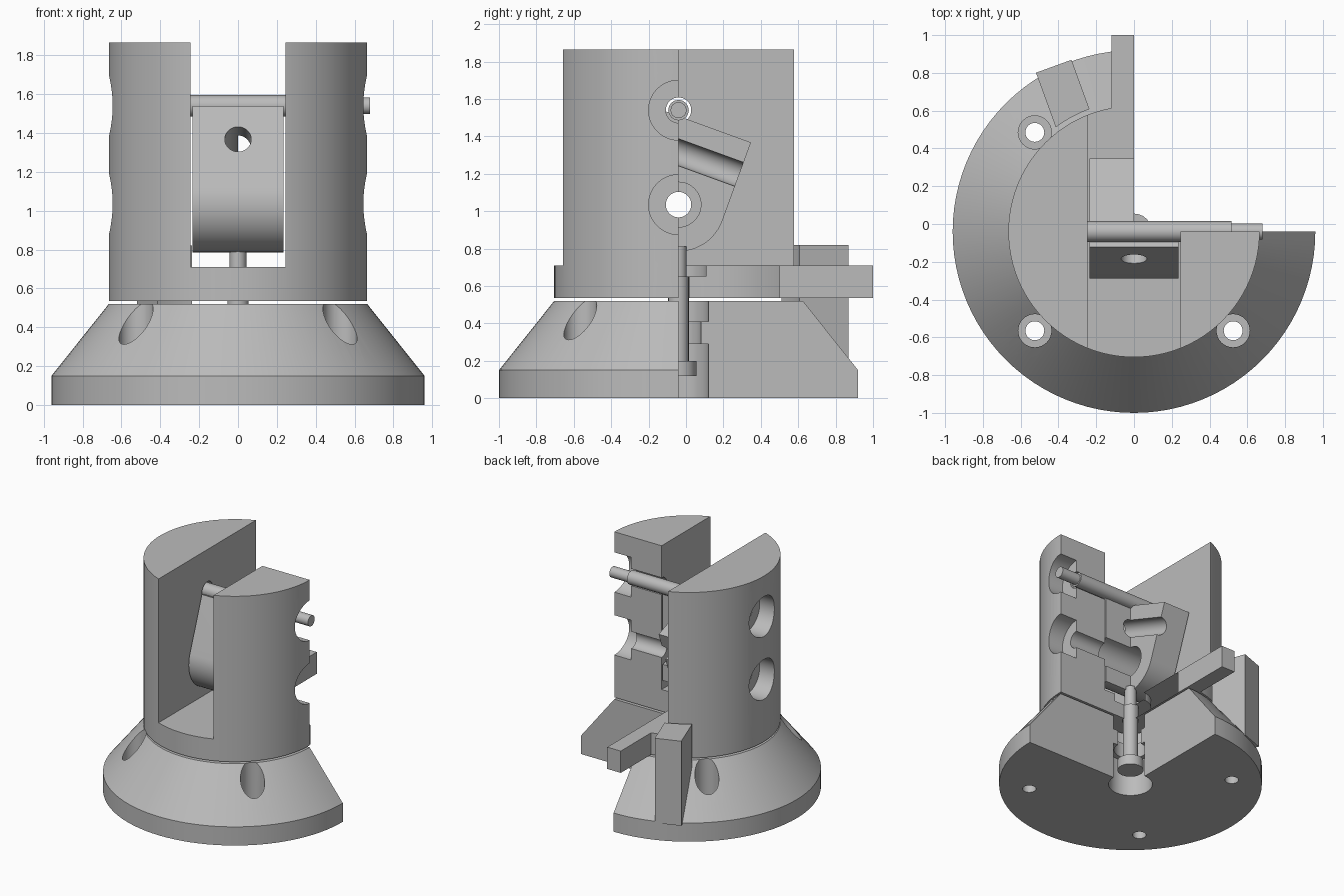
import bpy, bmesh, math
from mathutils import Matrix, Vector

old = bpy.data.objects.get("Cube")
if old:
    bpy.data.objects.remove(old, do_unlink=True)

CY = -0.04           # y of the main vertical axis
PIVOT_Z, PIN_Z = 1.035, 1.54
TILT = math.radians(20)

steel = bpy.data.materials.new("grey_metal")
steel.use_nodes = True
GREY = (0.5, 0.5, 0.5, 1)
steel.diffuse_color = GREY
steel.node_tree.nodes["Principled BSDF"].inputs["Base Color"].default_value = GREY


def make(name, bm):
    bmesh.ops.recalc_face_normals(bm, faces=bm.faces)
    mesh = bpy.data.meshes.new(name)
    bm.to_mesh(mesh)
    bm.free()
    mesh.materials.append(steel)
    ob = bpy.data.objects.new(name, mesh)
    bpy.context.collection.objects.link(ob)
    return ob


def box(name, lo, hi):
    bm = bmesh.new()
    bmesh.ops.create_cube(bm, size=1)
    for v in bm.verts:
        v.co = [a + (c + 0.5) * (b - a) for a, b, c in zip(lo, hi, v.co)]
    return make(name, bm)


def turned(name, profile, axis="Z", at=(0, CY, 0), sides=64):
    """Solid of revolution from (radius, distance along axis) pairs."""
    bm = bmesh.new()
    rings = []
    for r, h in profile:
        rings.append([bm.verts.new((r * math.cos(t), r * math.sin(t), h))
                      for t in (2 * math.pi * i / sides for i in range(sides))])
    for a, b in zip(rings, rings[1:]):
        for i in range(sides):
            j = (i + 1) % sides
            bm.faces.new((a[i], a[j], b[j], b[i]))
    bm.faces.new(rings[0])
    bm.faces.new(rings[-1])
    spin = {"Z": Matrix(), "X": Matrix.Rotation(math.pi / 2, 4, "Y"),
            "LEVER": Matrix.Rotation(-math.pi / 2 - TILT, 4, "X")}[axis]
    bm.transform(Matrix.Translation(Vector(at)) @ spin)
    return make(name, bm)


def cut(ob, *cutters):
    bpy.context.view_layer.objects.active = ob
    for c in cutters:
        mod = ob.modifiers.new("cut", "BOOLEAN")
        mod.operation, mod.solver, mod.object = "DIFFERENCE", "EXACT", c
        bpy.ops.object.modifier_apply(modifier=mod.name)
        bpy.data.objects.remove(c, do_unlink=True)


def quarter():
    return box("quarter_cutter", (0, CY, -1), (2, 2, 3))


# Conical base with stepped centre bore and three counterbored mounting holes
base = turned("base", [(0.96, 0), (0.96, 0.15), (0.665, 0.52)], sides=96)
cut(base, turned("bore", [(0.16, -0.1), (0.16, 0.29), (0.12, 0.29), (0.12, 0.41),
                          (0.16, 0.41), (0.16, 0.6)]))
for x, y in ((-1, 1), (-1, -1), (1, -1)):
    cut(base, turned("mount_hole", [(0.05, -0.1), (0.05, 0.15), (0.088, 0.15), (0.088, 0.7)],
                     at=(0.525 * x, CY + 0.525 * y, 0), sides=32))
cut(base, quarter())

# Rotating body: slotted cylinder with cross holes
body = turned("body", [(0.665, 0.535), (0.665, 1.865)], sides=96)
cut(body, box("slot", (-0.245, -2, 0.71), (0.245, 2, 3)),
    turned("centre_hole", [(0.06, 0.4), (0.06, 0.65), (0.15, 0.65), (0.15, 0.8)]))
for z in (PIVOT_Z, PIN_Z):
    cut(body, turned("cross_hole", [(0.16, -1), (0.16, -0.515), (0.068, -0.515),
                                    (0.068, 0.515), (0.16, 0.515), (0.16, 1)],
                     axis="X", at=(0, CY, z)))
cut(body, quarter())

# Indexing arm and stop block
arm = box("index_arm", (-0.12, 0.5, 0.535), (0, 1, 0.71))
stop = box("stop_block", (-0.1, -0.5, 0.14), (0.1, 0, 0.82))
stop.data.transform(Matrix.Translation((-0.425, 0.835, 0)) @ Matrix.Rotation(TILT, 4, "Z"))
cut(stop, turned("stop_clearance", [(0.69, 0), (0.69, 1)], sides=96))

# Tilted lever: rounded foot, square head, bored across and through
R, HEAD, HALF = 0.25, 0.445, 0.235
outline = [(R * math.cos(t), R * math.sin(t))
           for t in (math.pi + math.pi * i / 32 for i in range(33))]
outline += [(R, HEAD), (-R, HEAD)]
bm = bmesh.new()
foot = bm.faces.new([bm.verts.new((-HALF, y, z)) for y, z in outline])
side = bmesh.ops.extrude_face_region(bm, geom=[foot])["geom"]
bmesh.ops.translate(bm, vec=(2 * HALF, 0, 0),
                    verts=[v for v in side if isinstance(v, bmesh.types.BMVert)])
bm.transform(Matrix.Translation((0, CY, PIVOT_Z)) @ Matrix.Rotation(-TILT, 4, "X"))
lever = make("lever", bm)
hole_at = (0, CY + 0.263 * math.sin(TILT), PIVOT_Z + 0.263 * math.cos(TILT))
cut(lever, turned("pivot_bore", [(0.12, -1), (0.12, 1)], axis="X", at=(0, CY, PIVOT_Z)),
    turned("lever_hole", [(0.068, -1), (0.068, 1)], axis="LEVER", at=hole_at, sides=48),
    quarter())

# Stepped stop pin and vertical centre bolt
pin = turned("stop_pin", [(0.055, -0.515), (0.055, 0.515), (0.043, 0.515), (0.043, 0.68)],
             axis="X", at=(0, CY, PIN_Z), sides=16)
bolt = turned("centre_bolt", [(0.095, 0.12), (0.095, 0.2), (0.055, 0.2), (0.055, 0.65),
                              (0.043, 0.65), (0.043, 0.81)], sides=24)

# Smooth the turned surfaces and keep hard edges
bpy.ops.object.select_all(action="DESELECT")
for ob in (base, body, arm, stop, lever, pin, bolt):
    ob.select_set(True)
bpy.context.view_layer.objects.active = base
bpy.ops.object.shade_smooth_by_angle(angle=math.radians(30))
